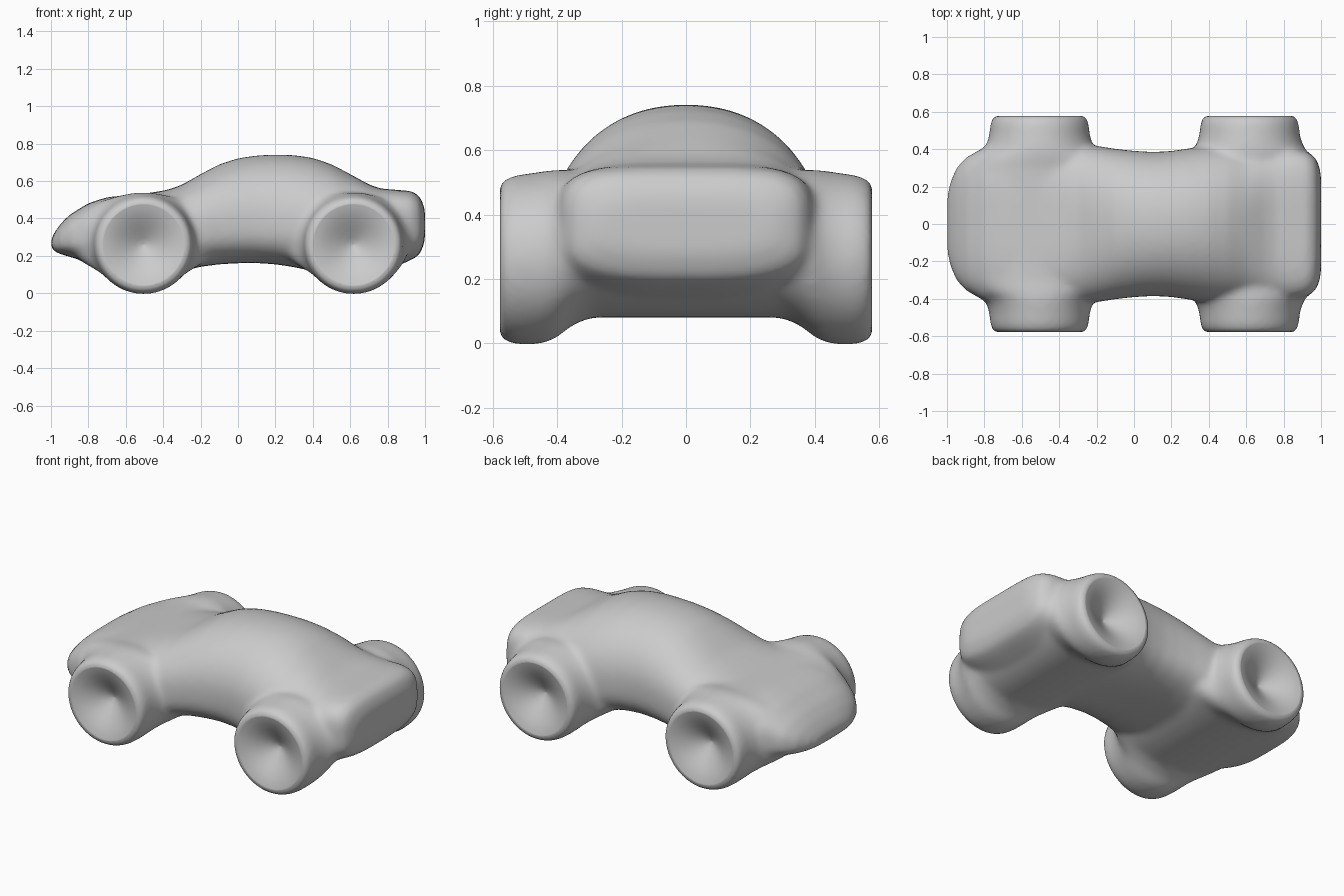
import bpy, bmesh, math

if "Cube" in bpy.data.objects:
    bpy.data.objects.remove(bpy.data.objects["Cube"])

# Body stations: x, bottom z, top z, half width, roundness of the upper half
STATIONS = [
    (-1.0, .245, .285, .15, 2.5), (-.985, .225, .32, .22, 2.6), (-.95, .21, .37, .30, 2.8),
    (-.9, .195, .42, .355, 3), (-.8, .165, .482, .41, 3.5), (-.7, .13, .514, .43, 4),
    (-.5, .095, .533, .44, 4), (-.38, .105, .552, .435, 3.2), (-.3, .12, .58, .43, 2.7),
    (-.2, .142, .637, .418, 2.35), (-.1, .155, .69, .402, 2.2), (0, .161, .722, .391, 2.15),
    (.1, .162, .737, .385, 2.15), (.2, .155, .742, .39, 2.12), (.3, .14, .739, .405, 2.1),
    (.4, .118, .724, .42, 2.1), (.5, .105, .69, .425, 2.2), (.6, .095, .637, .425, 2.4),
    (.7, .10, .582, .42, 3.2), (.76, .115, .56, .415, 3.8), (.86, .15, .552, .405, 4.5),
    (.93, .18, .546, .385, 4.5), (.97, .205, .52, .355, 4.5), (.99, .25, .48, .31, 4),
    (1.0, .29, .44, .26, 4)]

# Wheel and axle rings: y, half length in x, bottom z, top z
RINGS = [
    (.58, .235, .027, .49), (.57, .252, .008, .507), (.53, .264, -.003, .522),
    (.48, .268, -.005, .529), (.43, .282, .003, .536), (.40, .30, .018, .54),
    (.36, .36, .052, .538), (.30, .41, .08, .53)]

# Wheel dish, a trumpet shaped hollow: radius, y
DISH = [(.24, .61), (.232, .581), (.215, .577), (.19, .57), (.16, .558),
        (.12, .537), (.08, .512), (.04, .488), (.004, .47)]
AXLES = [-.505, .618]


def loft(bm, rings):
    """Skin a list of closed rings and cap both ends."""
    loops = [[bm.verts.new(p) for p in r] for r in rings]
    for a, b in zip(loops, loops[1:]):
        n = len(a)
        for i in range(n):
            j = (i + 1) % n
            bm.faces.new((a[i], a[j], b[j], b[i]))
    bm.faces.new(loops[0][::-1])
    bm.faces.new(loops[-1])


def make(name, lofts):
    bm = bmesh.new()
    for rings in lofts:
        loft(bm, rings)
    bmesh.ops.recalc_face_normals(bm, faces=bm.faces)
    mesh = bpy.data.meshes.new(name)
    bm.to_mesh(mesh)
    bm.free()
    ob = bpy.data.objects.new(name, mesh)
    bpy.context.collection.objects.link(ob)
    return ob


def power(v, p):
    return math.copysign(abs(v) ** (2 / p), v)


def body_ring(x, lo, hi, w, p, n=64):
    mid = lo + .4 * (hi - lo)
    pts = []
    for i in range(n):
        a = 2 * math.pi * i / n
        c, s = math.cos(a), math.sin(a)
        q = p if s > 0 else 3
        h = hi - mid if s > 0 else mid - lo
        pts.append((x, w * power(c, q), mid + h * power(s, q)))
    return pts


def wheel_ring(cx, y, rx, lo, hi, n=64):
    pts = []
    for i in range(n):
        a = 2 * math.pi * i / n
        c, s = math.cos(a), math.sin(a)
        out = min(rx, .31) if cx * c > 0 and cx > 0 else rx
        pts.append((cx + out * c, y, (lo + hi) / 2 + (hi - lo) / 2 * s))
    return pts


# Body shell and the two flared wheel pairs, fused into one smooth skin
axles = []
for cx in AXLES:
    half = [wheel_ring(cx, *r) for r in RINGS]
    other = [wheel_ring(cx, -r[0], *r[1:]) for r in reversed(RINGS)]
    axles.append(half + other)
car = make("car_body", [[body_ring(*s) for s in STATIONS]] + axles)

remesh = car.modifiers.new("fuse", 'REMESH')
remesh.mode = 'VOXEL'
remesh.voxel_size = .014
soft = car.modifiers.new("soften", 'SMOOTH')
soft.factor = .5
soft.iterations = 20

# Hollow dishes cut into the wheels
dishes = []
for cx in AXLES:
    for side in (-1, 1):
        dishes.append([[(cx + r * math.cos(2 * math.pi * i / 48), side * y,
                         .26 + r * math.sin(2 * math.pi * i / 48)) for i in range(48)]
                       for r, y in DISH])
cutter = make("wheel_dish_cutter", dishes)
cutter.hide_render = True
cut = car.modifiers.new("dishes", 'BOOLEAN')
cut.operation = 'DIFFERENCE'
cut.solver = 'EXACT'
cut.object = cutter

bpy.ops.object.select_all(action='DESELECT')
car.select_set(True)
bpy.context.view_layer.objects.active = car
bpy.ops.object.convert(target='MESH')
bpy.data.objects.remove(cutter)
bpy.ops.object.shade_smooth_by_angle(angle=math.radians(40))
